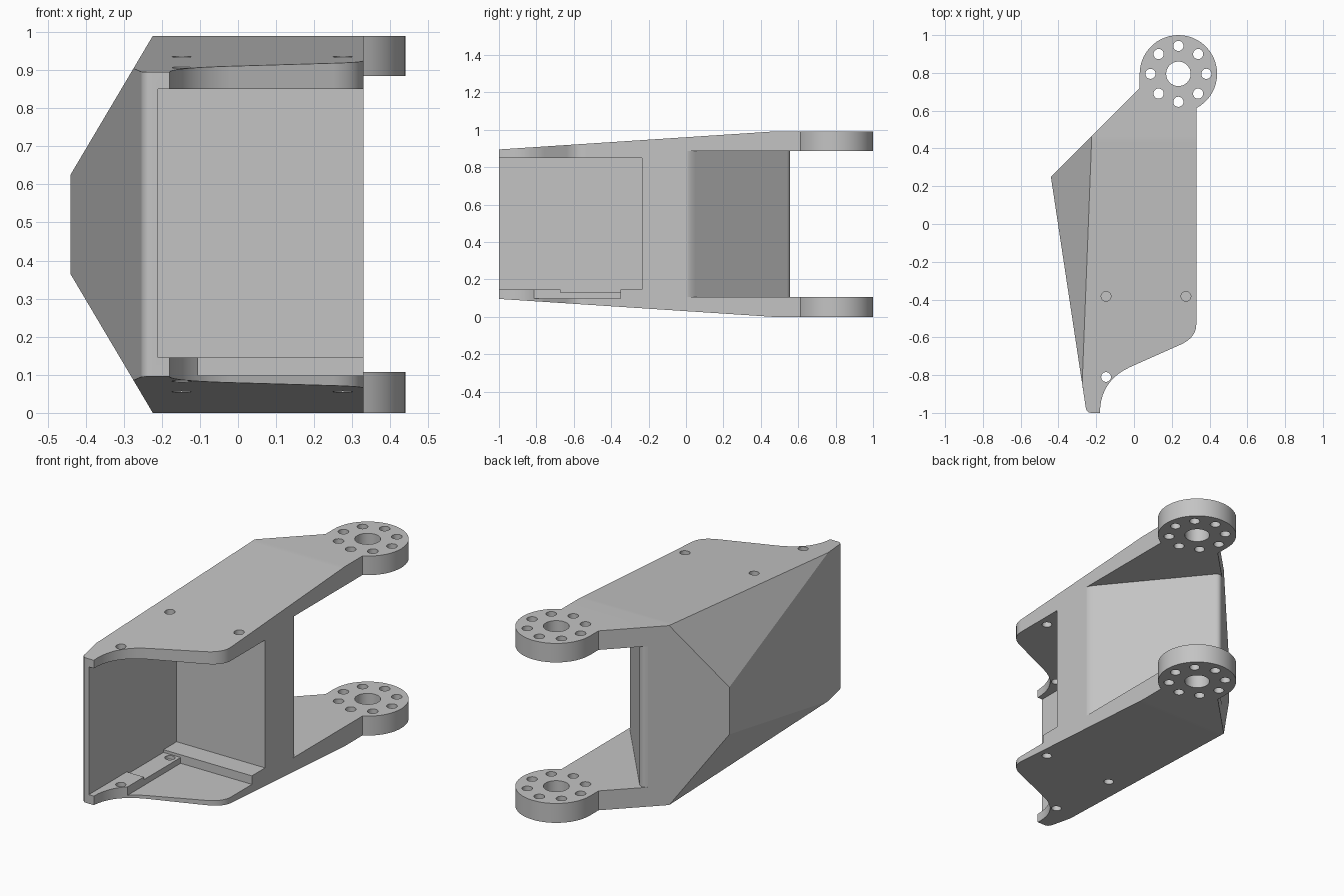
import bpy, bmesh
from math import sin, cos, pi, radians
from mathutils import Vector

cube = bpy.data.objects.get("Cube")
if cube:
    bpy.data.objects.remove(cube, do_unlink=True)

HEIGHT = 0.99
PIVOT = (0.235, 0.795)
PIVOT_R = 0.205

grey = bpy.data.materials.new("plain_grey")
grey.use_nodes = True
grey.diffuse_color = (0.55, 0.55, 0.55, 1)
grey.node_tree.nodes["Principled BSDF"].inputs["Base Color"].default_value = (0.55, 0.55, 0.55, 1)


def prism(name, points, low, high, axis="z"):
    """Extrude a flat profile along one axis."""
    place = {"x": lambda a, b, c: (c, a, b),
             "y": lambda a, b, c: (a, c, b),
             "z": lambda a, b, c: (a, b, c)}[axis]
    bm = bmesh.new()
    base = bm.faces.new([bm.verts.new(place(a, b, low)) for a, b in points])
    ext = bmesh.ops.extrude_face_region(bm, geom=[base], use_keep_orig=True)
    move = Vector(place(0, 0, high - low))
    bmesh.ops.translate(bm, vec=move, verts=[v for v in ext["geom"] if isinstance(v, bmesh.types.BMVert)])
    bmesh.ops.recalc_face_normals(bm, faces=bm.faces)
    mesh = bpy.data.meshes.new(name)
    bm.to_mesh(mesh)
    bm.free()
    mesh.materials.append(grey)
    obj = bpy.data.objects.new(name, mesh)
    bpy.context.collection.objects.link(obj)
    return obj


def circle(x, y, r, start=0, end=2 * pi, n=32, closed=True):
    steps = n if closed else n - 1
    return [(x + r * cos(start + (end - start) * i / steps),
             y + r * sin(start + (end - start) * i / steps)) for i in range(n)]


def curve(a, b, c, n=10):
    """Quadratic curve from a to c, pulled towards b."""
    a, b, c = Vector(a), Vector(b), Vector(c)
    return [tuple(a * (1 - t) ** 2 + b * 2 * t * (1 - t) + c * t * t)
            for t in [i / n for i in range(n + 1)]]


def combine(target, cutter, operation="DIFFERENCE"):
    mod = target.modifiers.new("shape", "BOOLEAN")
    mod.operation = operation
    mod.solver = "EXACT"
    mod.object = cutter
    bpy.context.view_layer.objects.active = target
    bpy.ops.object.modifier_apply(modifier=mod.name)
    bpy.data.objects.remove(cutter, do_unlink=True)


def box(name, x0, x1, y0, y1, z0, z1):
    return prism(name, [(x0, y0), (x1, y0), (x1, y1), (x0, y1)], z0, z1)


# Plan outline: scooped front, rounded corner, round pivot end, slanted side
outline = curve((-0.18, -1), (-0.18, -0.83), (-0.02, -0.757))
outline += curve((0.25, -0.637), (0.33, -0.60), (0.33, -0.53), 8)
outline += circle(*PIVOT, PIVOT_R, radians(-62.4), pi, 36, closed=False)
outline += [(0.03, 0.72), (-0.44, 0.25)]
outline += curve((-0.255, -0.975), (-0.25, -1), (-0.225, -1), 4)
bracket = prism("bracket_body", outline, 0, HEIGHT)

# Side taper towards the front
mid = HEIGHT / 2
taper = [(-1.1, mid - 0.398), (0.43, 0), (0.45, -0.1), (1.2, -0.1)]
taper = [(-1.1, 0.102), (0.43, 0.002), (0.5, -0.003), (1.2, -0.003)]
taper += [(y, HEIGHT - z) for y, z in reversed(taper)]
combine(bracket, prism("taper", taper, -2, 2, "x"), "INTERSECT")

# Long chamfers above and below the pointed side
chamfer = [(-0.446, 0.375), (-0.222, -0.003), (-0.2, -0.05), (1, -0.05)]
chamfer += [(x, HEIGHT - z) for x, z in reversed(chamfer)]
combine(bracket, prism("chamfer", chamfer, -2, 2, "y"), "INTERSECT")

# Gap between the two arms, with softened corners on the slanted rear wall
gap = [(0.6, -0.02), (0.335, -0.02)] + curve((0.331, 0.0), (0.33, 0.02), (0.305, 0.051), 5)
gap += curve((-0.095, 0.54), (-0.12, 0.57), (-0.148, 0.542), 6)
gap += [(-0.25, 0.65), (-0.25, 1.2), (0.6, 1.2)]
combine(bracket, prism("arm_gap", gap, 0.107, HEIGHT - 0.105))

# Front pocket, deep floor recess and shallow floor step
combine(bracket, box("pocket", -0.21, 1, -2, -0.235, 0.145, 0.85))
combine(bracket, box("floor_recess", -0.105, 1, -2, -0.35, 0.098, 0.3))
combine(bracket, box("floor_step", -0.21, 0, -0.67, -0.35, 0.13, 0.3))

# Pivot bore and its ring of bolt holes
combine(bracket, prism("bore", circle(*PIVOT, 0.065), -0.1, 1.1))
for px, py in circle(*PIVOT, 0.148, n=8):
    combine(bracket, prism("bolt_hole", circle(px, py, 0.027, n=20), -0.1, 1.1))

# Mounting holes in the two plates
combine(bracket, prism("mount_hole", circle(-0.148, -0.81, 0.026, n=20), -0.1, 1.1))
for x in (-0.148, 0.275):
    for low, high in ((-0.1, 0.09), (0.11, 1.1)):
        combine(bracket, prism("mount_hole", circle(x, -0.383, 0.026, n=20), low, high))

# Smooth the round walls and keep the flat faces flat
for obj in bpy.context.selected_objects:
    obj.select_set(False)
bracket.select_set(True)
bpy.context.view_layer.objects.active = bracket
bpy.ops.object.shade_smooth_by_angle(angle=radians(30))
normals = bracket.modifiers.new("weighted_normals", "WEIGHTED_NORMAL")
normals.keep_sharp = True
